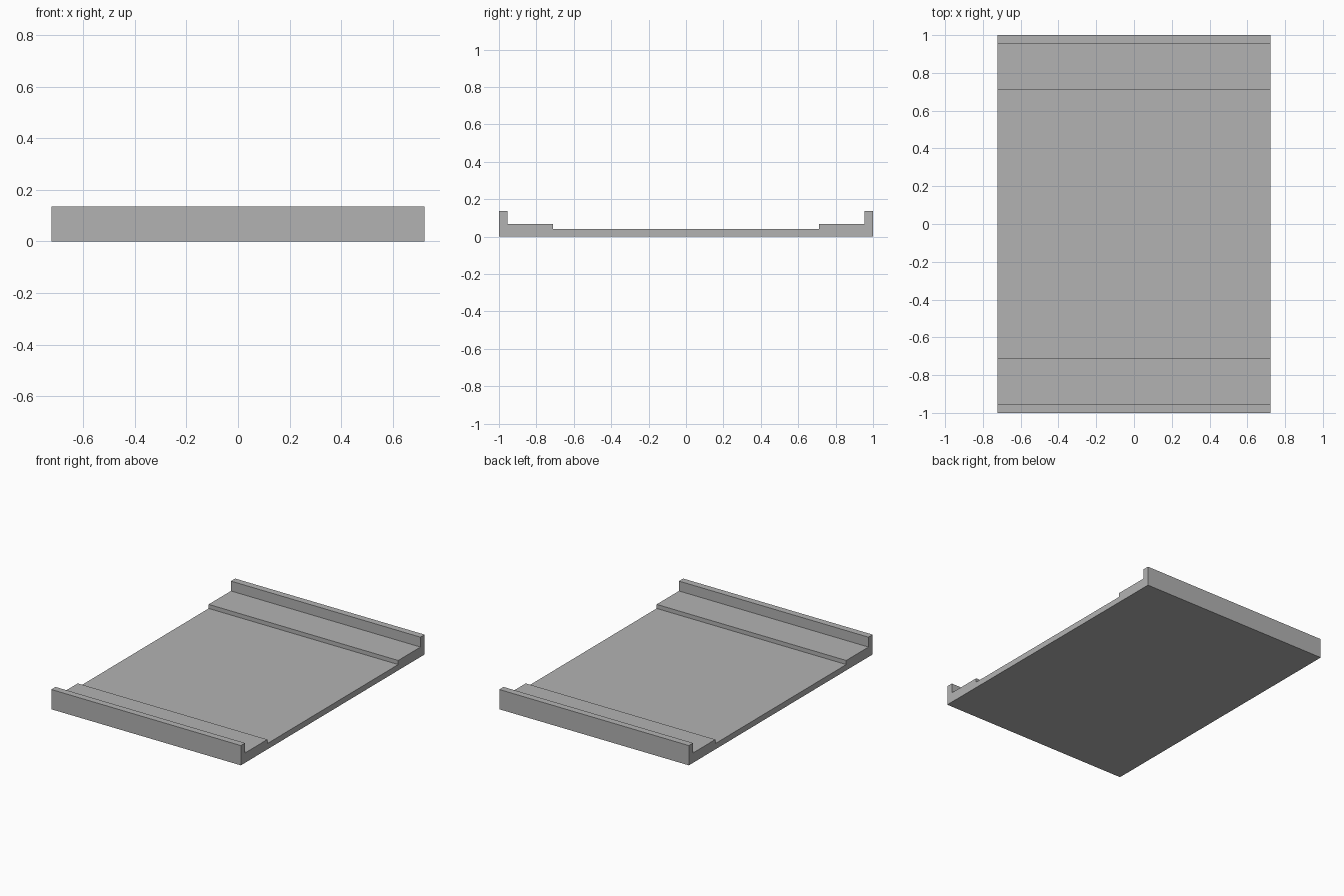
import bpy
import bmesh

cube = bpy.data.objects.get("Cube")
if cube:
    bpy.data.objects.remove(cube, do_unlink=True)

HALF_WIDTH = 0.722

# Plain grey material
grey = bpy.data.materials.new("mid_grey")
grey.use_nodes = True
colour = (0.448, 0.448, 0.448, 1)
grey.diffuse_color = colour
grey.node_tree.nodes["Principled BSDF"].inputs["Base Color"].default_value = colour

# Half of the stepped tray section (y, z): end lip, raised ledge, low floor
half = [(1, 0), (1, 0.136), (0.954, 0.136), (0.954, 0.068),
        (0.712, 0.068), (0.712, 0.04)]
section = half + [(-y, z) for y, z in reversed(half)]

# Extrude the section across the full width
bm = bmesh.new()
end = bm.faces.new([bm.verts.new((-HALF_WIDTH, y, z)) for y, z in section])
result = bmesh.ops.extrude_face_region(bm, geom=[end], use_keep_orig=True)
moved = [v for v in result["geom"] if isinstance(v, bmesh.types.BMVert)]
bmesh.ops.translate(bm, verts=moved, vec=(2 * HALF_WIDTH, 0, 0))
bmesh.ops.recalc_face_normals(bm, faces=bm.faces)

mesh = bpy.data.meshes.new("stepped_tray")
bm.to_mesh(mesh)
bm.free()
mesh.materials.append(grey)
tray = bpy.data.objects.new("stepped_tray", mesh)
bpy.context.collection.objects.link(tray)
